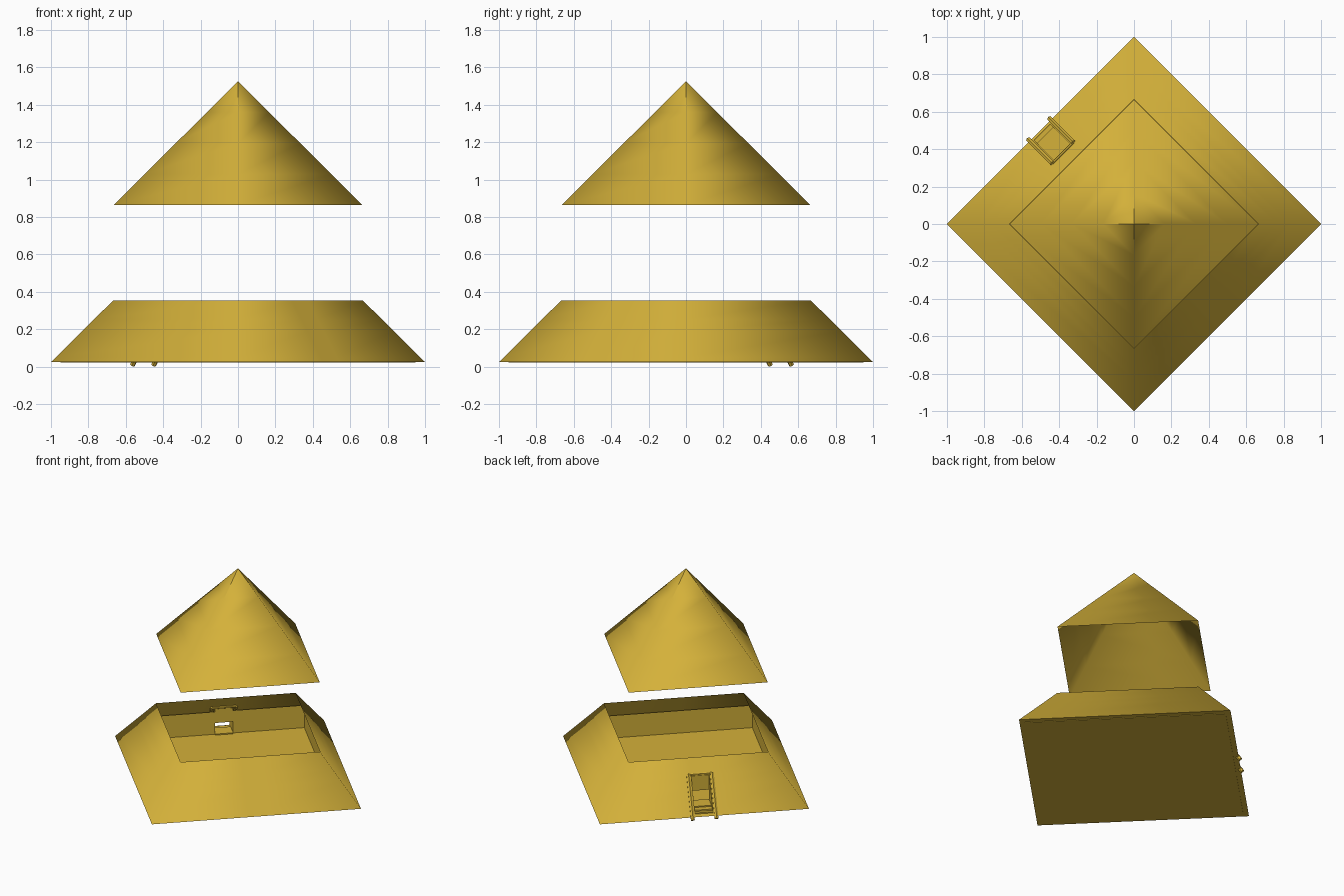
import bpy, bmesh, math
from mathutils import Vector, Matrix

if "Cube" in bpy.data.objects:
    bpy.data.objects.remove(bpy.data.objects["Cube"])

Q = math.sqrt(0.5)                     # corner radius -> half side
TURN = Matrix.Rotation(math.pi / 4, 4, 'Z')

gold = bpy.data.materials.new("gold")
gold.diffuse_color = (0.66, 0.44, 0.042, 1)
gold.use_nodes = True
gold.node_tree.nodes["Principled BSDF"].inputs["Base Color"].default_value = gold.diffuse_color


def finish(name, bm, smooth=False):
    """Everything is modelled square to the axes, door towards +y, then turned 45 degrees."""
    bm.transform(TURN)
    for f in bm.faces:
        f.smooth = smooth
    me = bpy.data.meshes.new(name)
    bm.to_mesh(me)
    bm.free()
    me.materials.append(gold)
    ob = bpy.data.objects.new(name, me)
    bpy.context.collection.objects.link(ob)
    return ob


def square_loft(rings):
    """Open square shell through (corner radius, z) rings; radius 0 makes a tip."""
    bm = bmesh.new()
    prev = None
    for r, z in rings:
        h = r * Q
        if r == 0:
            ring = [bm.verts.new((0, 0, z))] * 4
        else:
            ring = [bm.verts.new((sx * h, sy * h, z))
                    for sx, sy in ((-1, -1), (1, -1), (1, 1), (-1, 1))]
        if prev:
            for i in range(4):
                j = (i + 1) % 4
                quad = [prev[i], prev[j], ring[j]]
                if r:
                    quad.append(ring[i])
                bm.faces.new(quad)
        prev = ring
    return bm


def cut_door(bm, half, z0, z1):
    """Cut a rectangular hole in the +y side."""
    for co, no in (((half, 0, 0), (1, 0, 0)), ((-half, 0, 0), (1, 0, 0)),
                   ((0, 0, z0), (0, 0, 1)), ((0, 0, z1), (0, 0, 1))):
        bmesh.ops.bisect_plane(bm, geom=bm.verts[:] + bm.edges[:] + bm.faces[:],
                               plane_co=co, plane_no=no, dist=1e-5)
    hole = []
    for f in bm.faces:
        c = f.calc_center_median()
        if c.y > 0.3 and abs(c.x) < half and z0 < c.z < z1:
            hole.append(f)
    bmesh.ops.delete(bm, geom=hole, context='FACES')


def box(name, x, y, z):
    bm = bmesh.new()
    bmesh.ops.create_cube(bm, size=1)
    for v in bm.verts:
        v.co = [a[0] if c < 0 else a[1] for a, c in zip((x, y, z), v.co)]
    return finish(name, bm)


def bar(name, a, b, radius, sides=6):
    a, b = Vector(a), Vector(b)
    bm = bmesh.new()
    bmesh.ops.create_cone(bm, cap_ends=True, segments=sides, radius1=radius,
                          radius2=radius, depth=(b - a).length)
    rot = (b - a).to_track_quat('Z', 'Y').to_matrix().to_4x4()
    bm.transform(Matrix.Translation((a + b) / 2) @ rot)
    return finish(name, bm)


# floating pyramid cap, open underneath, crisp only around the tip
bm = square_loft([(0.665, 0.865), (0.499, 1.03), (0.333, 1.195), (0.166, 1.36), (0, 1.525)])
for e in bm.edges:
    if any(v.co.z > 1.5 for v in e.verts):
        e.smooth = False
finish("pyramid_cap", bm, True)

# sloping lower shell with doorway
HALF = 0.061
bm = square_loft([(1, 0.025), (0.833, 0.19), (0.667, 0.355)])
cut_door(bm, HALF, 0.05, 0.254)
finish("lower_shell", bm, True)

# underside rim and floor slab
finish("underside_rim", square_loft([(0.95, 0.025), (1, 0.025)]))
h = 0.95 * Q
box("floor_slab", (-h, h), (-h, h), (0.022, 0.06))

# upright room walls with the low entrance
bm = square_loft([(0.77, 0.06), (0.77, 0.225)])
cut_door(bm, HALF, 0.0601, 0.145)
finish("room_walls", bm)
box("door_lintel", (-HALF, HALF), (0.540, 0.546), (0.145, 0.254))

# doorway cheeks and threshold
bm = bmesh.new()
for x in (-HALF, HALF):
    bm.faces.new([bm.verts.new((x, y, z)) for y, z in
                  ((0.544, 0.05), (0.689, 0.05), (0.544, 0.254))])
finish("door_cheeks", bm)
box("threshold", (-HALF, HALF), (0.53, 0.63), (0.05, 0.068))
box("door_step", (-HALF, HALF), (0.62, 0.695), (0.03, 0.05))

# slanted door rails and their top bar
for side, s in (("left", 1), ("right", -1)):
    bar(side + "_rail", (s * 0.08, 0.718, 0.008), (s * 0.08, 0.535, 0.265), 0.014)
bar("rail_top_bar", (-0.08, 0.535, 0.26), (0.08, 0.535, 0.26), 0.010)
